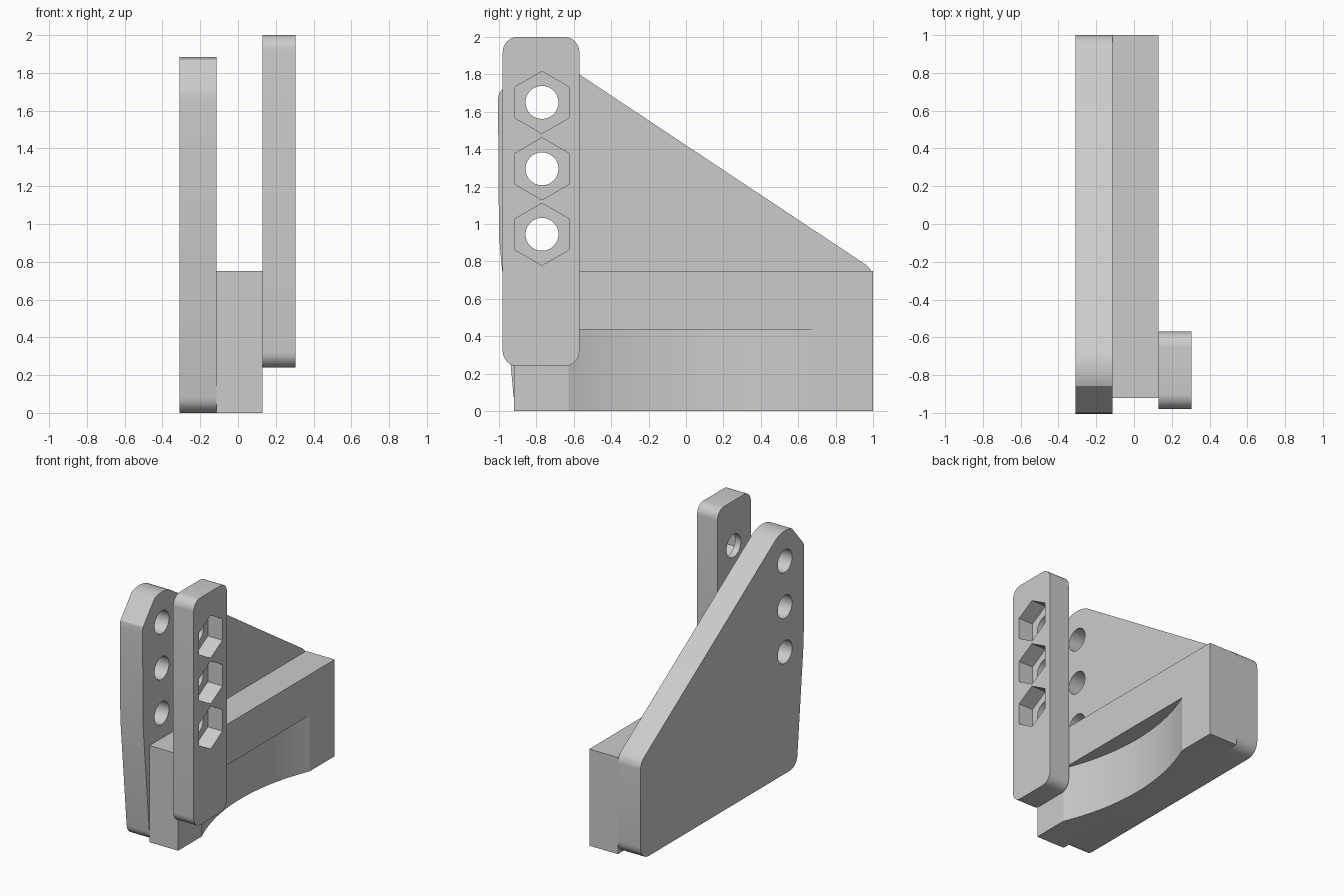
import bpy, bmesh
from math import sin, cos, pi, radians, hypot, atan2, tan
from mathutils import Vector

cube = bpy.data.objects.get("Cube")
if cube:
    bpy.data.objects.remove(cube, do_unlink=True)

GREY = (0.6, 0.6, 0.6, 1.0)
mat = bpy.data.materials.new("plain grey")
mat.use_nodes = True
mat.diffuse_color = GREY
mat.node_tree.nodes["Principled BSDF"].inputs["Base Color"].default_value = GREY

HOLE_Y = -0.77
HOLE_Z = (1.65, 1.295, 0.945)


def arc(cx, cy, r, a0, a1, n):
    """Points on an arc, angles in degrees."""
    angles = [radians(a0 + (a1 - a0) * i / n) for i in range(n + 1)]
    return [(cx + r * cos(a), cy + r * sin(a)) for a in angles]


def fillet(prev, corner, nxt, r, n=8):
    """Rounded replacement for one convex counter-clockwise corner."""
    c = Vector(corner)
    u = (Vector(prev) - c).normalized()
    v = (Vector(nxt) - c).normalized()
    half = u.angle(v) / 2
    centre = c + (u + v).normalized() * (r / sin(half))
    start = c + u * (r / tan(half)) - centre
    a0 = atan2(start.y, start.x)
    sweep = pi - 2 * half
    return [(centre.x + r * cos(a0 + sweep * i / n),
             centre.y + r * sin(a0 + sweep * i / n)) for i in range(n + 1)]


def prism(name, points, low, high, axis="x"):
    """Extrude a profile: (y, z) along x, or (x, y) along z."""
    def place(p, t):
        return (t, p[0], p[1]) if axis == "x" else (p[0], p[1], t)
    bm = bmesh.new()
    bottom = [bm.verts.new(place(p, low)) for p in points]
    top = [bm.verts.new(place(p, high)) for p in points]
    bm.faces.new(bottom[::-1])
    bm.faces.new(top)
    n = len(points)
    for i in range(n):
        j = (i + 1) % n
        bm.faces.new((bottom[i], bottom[j], top[j], top[i]))
    bmesh.ops.recalc_face_normals(bm, faces=bm.faces)
    mesh = bpy.data.meshes.new(name)
    bm.to_mesh(mesh)
    bm.free()
    mesh.materials.append(mat)
    obj = bpy.data.objects.new(name, mesh)
    bpy.context.collection.objects.link(obj)
    return obj


def activate(obj):
    bpy.ops.object.select_all(action="DESELECT")
    obj.select_set(True)
    bpy.context.view_layer.objects.active = obj


def cut(obj, cutter):
    mod = obj.modifiers.new("cut", "BOOLEAN")
    mod.operation = "DIFFERENCE"
    mod.solver = "EXACT"
    mod.object = cutter
    activate(obj)
    bpy.ops.object.modifier_apply(modifier=mod.name)
    bpy.data.objects.remove(cutter, do_unlink=True)


# Side plate: sloping back edge, rounded nose around the top hole
nose_r = 0.235
slope_angle = 56.4
nose = arc(HOLE_Y, HOLE_Z[0], nose_r, slope_angle, 112, 12)
nose += arc(HOLE_Y, HOLE_Z[0], nose_r, 168, 180, 2)
front_low, back_low, back_top = (-0.915, 0), (1, 0), (1, 0.757)
bend = (-1, 0.94)
profile = nose + [bend]
profile += fillet(bend, front_low, back_low, 0.09)
profile += fillet(front_low, back_low, back_top, 0.1)
profile += fillet(back_low, back_top, nose[0], 0.1)
side_plate = prism("side_plate", profile, -0.31, -0.115)

# Base block with a shallow curved bite out of its outer face
base_block = prism("base_block", [(-0.92, 0), (1, 0), (1, 0.75), (-0.92, 0.75)],
                   -0.115, 0.13)
half_chord, sag, mid_y = 0.66, 0.135, 0.03
bite_r = (half_chord ** 2 + sag ** 2) / (2 * sag)
bite = prism("bite_cutter", arc(0.13 - sag + bite_r, mid_y, bite_r, 0, 357.5, 143),
             -0.1, 0.435, "z")
cut(base_block, bite)

# Upright bar with rounded corners
y0, y1, z0, z1 = -0.98, -0.57, 0.24, 2.0
corners = [(y0, z0), (y1, z0), (y1, z1), (y0, z1)]
outline = []
for i, corner in enumerate(corners):
    outline += fillet(corners[i - 1], corner, corners[(i + 1) % 4], 0.08)
upright_bar = prism("upright_bar", outline, 0.13, 0.305)

# Bolt holes through both parts, hexagonal nut pockets in the bar
for z in HOLE_Z:
    round_hole = arc(HOLE_Y, z, 0.088, 0, 352.5, 47)
    hexagon = arc(HOLE_Y, z, 0.166, 30, 330, 5)
    cut(side_plate, prism("hole_cutter", round_hole, -0.5, 0.0))
    cut(upright_bar, prism("hole_cutter", round_hole, 0.05, 0.5))
    cut(upright_bar, prism("pocket_cutter", hexagon, 0.18, 0.5))

# Smooth curved walls, keep edges crisp
for obj in (side_plate, base_block, upright_bar):
    activate(obj)
    bpy.ops.object.shade_smooth_by_angle(angle=radians(20))
